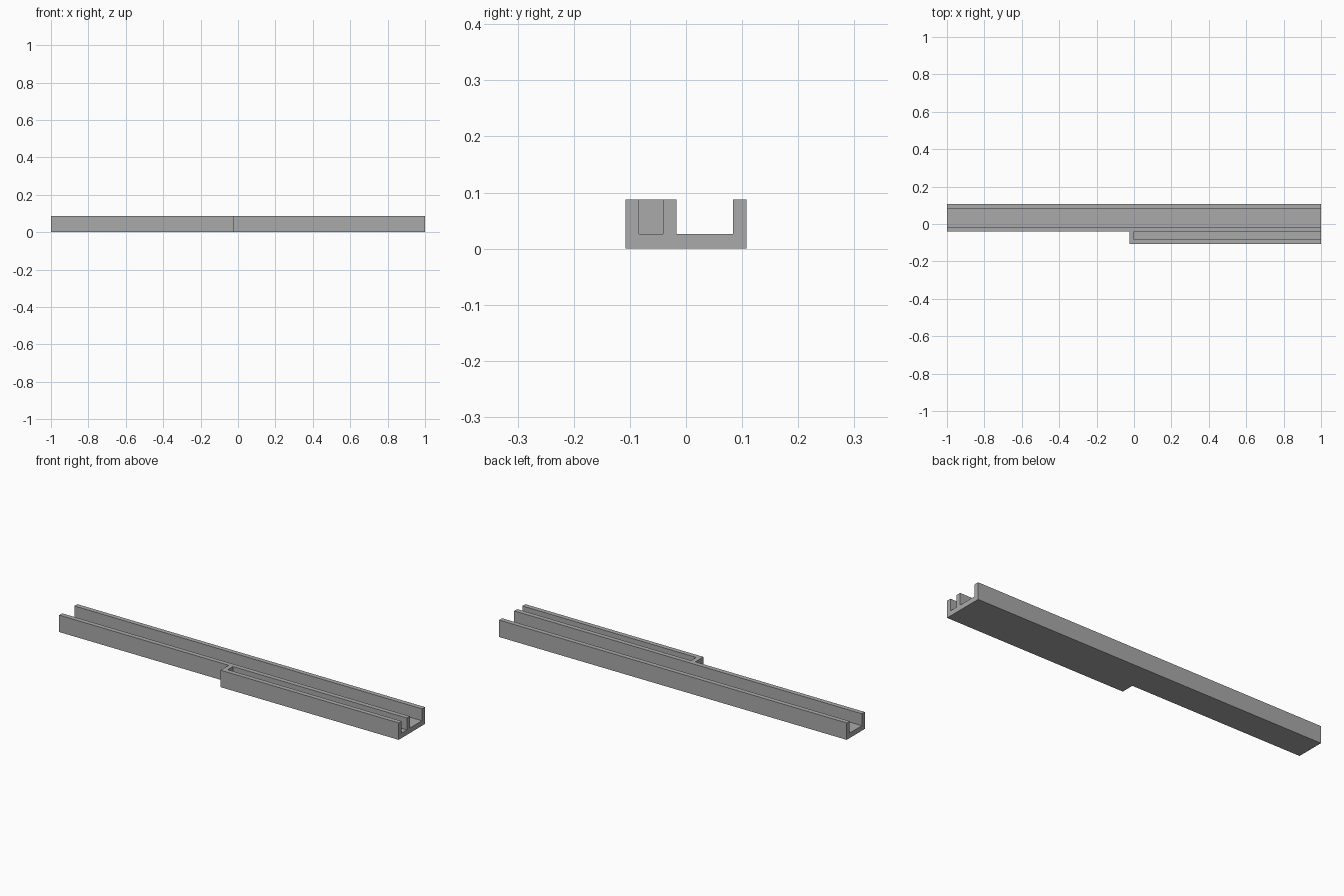
import bpy
import bmesh

cube = bpy.data.objects.get("Cube")
if cube:
    bpy.data.objects.remove(cube, do_unlink=True)

grey = bpy.data.materials.new("plain grey")
grey.use_nodes = True
color = (0.4, 0.4, 0.4, 1)
grey.diffuse_color = color
grey.node_tree.nodes["Principled BSDF"].inputs["Base Color"].default_value = color

HEIGHT, FLOOR = 0.088, 0.026
FRONT, BACK = -0.108, 0.108
WALL = 0.0245
STEP_X, STEP_Y = -0.025, -0.041   # corner where the short channel begins


def prism(name, outline, z0, z1):
    """Extrude a flat outline from z0 up to z1."""
    bm = bmesh.new()
    face = bm.faces.new([bm.verts.new((x, y, z0)) for x, y in outline])
    top = bmesh.ops.extrude_face_region(bm, geom=[face])["geom"]
    verts = [v for v in top if isinstance(v, bmesh.types.BMVert)]
    bmesh.ops.translate(bm, vec=(0, 0, z1 - z0), verts=verts)
    bmesh.ops.recalc_face_normals(bm, faces=bm.faces)
    mesh = bpy.data.meshes.new(name)
    bm.to_mesh(mesh)
    bm.free()
    mesh.materials.append(grey)
    obj = bpy.data.objects.new(name, mesh)
    bpy.context.collection.objects.link(obj)
    return obj


def cut_groove(body, name, x0, x1, y0, y1):
    """Cut an open-topped groove down to the floor."""
    cutter = prism(name, [(x0, y0), (x1, y0), (x1, y1), (x0, y1)], FLOOR, HEIGHT + 0.1)
    cutter.hide_render = True
    mod = body.modifiers.new(name, "BOOLEAN")
    mod.operation, mod.solver, mod.object = "DIFFERENCE", "EXACT", cutter
    bpy.context.view_layer.objects.active = body
    bpy.ops.object.modifier_apply(modifier=name)
    bpy.data.objects.remove(cutter, do_unlink=True)


# Stepped bar: full-length channel with a half-length one beside it
rail = prism("double_channel_rail", [
    (-1, STEP_Y), (STEP_X, STEP_Y), (STEP_X, FRONT),
    (1, FRONT), (1, BACK), (-1, BACK)], 0, HEIGHT)

# Long groove open at both ends, short groove closed at its inner end
cut_groove(rail, "long_groove", -1.1, 1.1, STEP_Y + WALL, BACK - WALL)
cut_groove(rail, "short_groove", STEP_X + WALL, 1.1, FRONT + WALL, STEP_Y)
